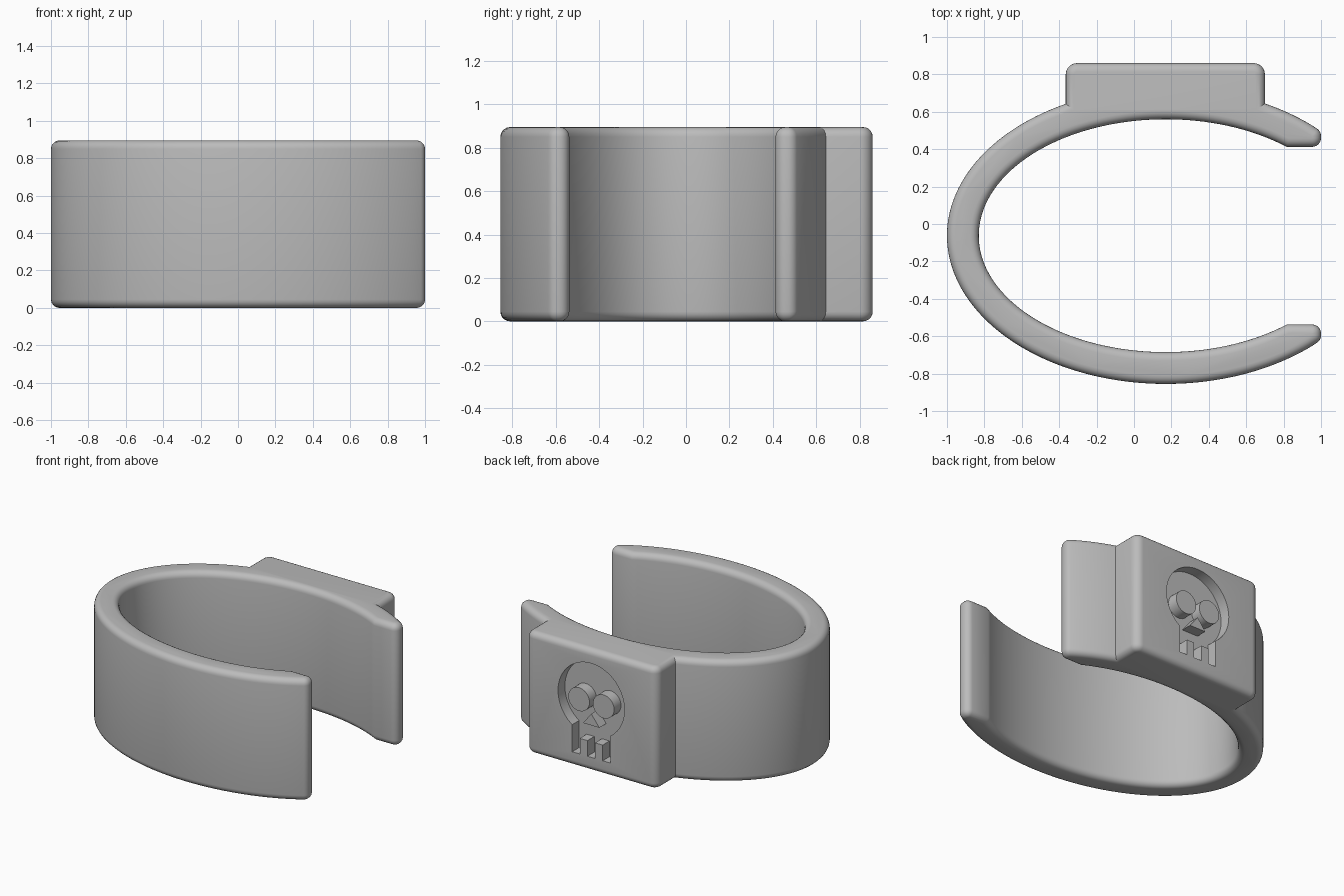
import bpy, bmesh, math
from mathutils import Vector

if "Cube" in bpy.data.objects:
    bpy.data.objects.remove(bpy.data.objects["Cube"])

H = 0.895               # band height
CX, CY = 0.17, -0.0625  # centre of the oval
EDGE = 0.045            # rounding of top and bottom rims
FACE_Y = 0.86           # front of the raised plate
DEPTH = 0.08            # engraving depth
SX = 0.168              # engraving centre line

grey = bpy.data.materials.new("grey_metal")
grey.diffuse_color = (0.5, 0.5, 0.5, 1)
grey.use_nodes = True
grey.node_tree.nodes["Principled BSDF"].inputs["Base Color"].default_value = grey.diffuse_color


def make_object(name, bm):
    bmesh.ops.recalc_face_normals(bm, faces=bm.faces)
    mesh = bpy.data.meshes.new(name)
    bm.to_mesh(mesh)
    bm.free()
    mesh.materials.append(grey)
    ob = bpy.data.objects.new(name, mesh)
    bpy.context.collection.objects.link(ob)
    return ob


def activate(ob):
    bpy.ops.object.select_all(action='DESELECT')
    ob.select_set(True)
    bpy.context.view_layer.objects.active = ob


def smooth(ob):
    activate(ob)
    bpy.ops.object.shade_smooth_by_angle(angle=math.radians(30))


def oval(a, b, t0, t1, n):
    return [Vector((CX + a * math.cos(t0 + (t1 - t0) * i / n),
                    CY + b * math.sin(t0 + (t1 - t0) * i / n))) for i in range(n + 1)]


def fillet(prev, corner, nxt, r, n=7):
    """Round one convex corner of a counter-clockwise outline."""
    d0, d1 = (prev - corner).normalized(), (nxt - corner).normalized()
    half = d0.angle(d1) / 2
    centre = corner + (d0 + d1).normalized() * (r / math.sin(half))
    p0 = corner + d0 * (r / math.tan(half)) - centre
    p1 = corner + d1 * (r / math.tan(half)) - centre
    sweep = math.pi - 2 * half
    a0 = math.atan2(p0.y, p0.x)
    return [centre + r * Vector((math.cos(a0 + sweep * i / n), math.sin(a0 + sweep * i / n)))
            for i in range(n + 1)]


def inset(pts, d):
    """Move a closed counter-clockwise outline inward by d with mitred corners."""
    out = []
    for i, p in enumerate(pts):
        e0 = (p - pts[i - 1]).normalized()
        e1 = (pts[(i + 1) % len(pts)] - p).normalized()
        n0, n1 = Vector((-e0.y, e0.x)), Vector((-e1.y, e1.x))
        out.append(p + (n0 + n1) * (d / (1 + n0.dot(n1))))
    return out


# Band outline: oval open on +x, with a flat plate on the back side
A, B, a, b = 1.17, 0.7925, 1.0, 0.6225
GAP = 0.475
X0, X1 = -0.365, 0.70


def outer_angle(x):
    return math.acos((x - CX) / A)


def outer_y(x):
    return B * math.sin(outer_angle(x))


t_in = math.asin(GAP / b)
x_in = CX + a * math.cos(t_in)
tip_in = [Vector((1.0, CY + s * GAP)) for s in (1, -1)]
tip_out = [Vector((1.0, CY + s * outer_y(1.0))) for s in (1, -1)]
side_a = oval(A, B, outer_angle(0.945), outer_angle(X1), 10)
side_b = oval(A, B, outer_angle(X0), 2 * math.pi - outer_angle(0.945), 110)
plate = [Vector((X1, FACE_Y)), Vector((X0, FACE_Y))]
inner = oval(a, b, 2 * math.pi - t_in, t_in, 110)

outline = []
outline += fillet(inner[-1], tip_in[0], tip_out[0], 0.048)
outline += fillet(tip_in[0], tip_out[0], side_a[0], 0.048)
outline += side_a
outline += fillet(side_a[-1], plate[0], plate[1], 0.06)
outline += fillet(plate[0], plate[1], side_b[0], 0.06)
outline += side_b
outline += fillet(side_b[-1], tip_out[1], tip_in[1], 0.048)
outline += fillet(tip_out[1], tip_in[1], inner[0], 0.048)
outline += inner

# Cuff band: stacked outlines with rounded rims
STEPS = 5
levels = []
for i in range(STEPS + 1):
    t = math.pi / 2 * i / STEPS
    levels.append((EDGE * (1 - math.sin(t)), EDGE * (1 - math.cos(t))))
levels = [(d, z) for d, z in levels] + [(d, H - z) for d, z in reversed(levels)]
bm = bmesh.new()
rings = [[bm.verts.new((p.x, p.y, z)) for p in inset(outline, d)] for d, z in levels]
for r0, r1 in zip(rings, rings[1:]):
    for i in range(len(r0)):
        j = (i + 1) % len(r0)
        bm.faces.new((r0[i], r0[j], r1[j], r1[i]))
bm.faces.new(rings[0])
bm.faces.new(rings[-1])
band = make_object("cuff_band", bm)


def prism(name, pts, y0, y1):
    """Extrude an (x, z) outline along y."""
    bm = bmesh.new()
    lo = [bm.verts.new((SX + x, y0, z)) for x, z in pts]
    hi = [bm.verts.new((SX + x, y1, z)) for x, z in pts]
    bm.faces.new(lo)
    bm.faces.new(hi)
    for i in range(len(pts)):
        j = (i + 1) % len(pts)
        bm.faces.new((lo[i], lo[j], hi[j], hi[i]))
    return make_object(name, bm)


def arc(cx, cz, r, t0, t1, n):
    return [(cx + r * math.cos(t0 + (t1 - t0) * i / n),
             cz + r * math.sin(t0 + (t1 - t0) * i / n)) for i in range(n + 1)]


# Skull recess: round head with a square jaw
JAW, JAW_Z, R = 0.155, 0.105, 0.27
t = math.asin(JAW / R)
head = arc(0, 0.525, R, -math.pi / 2 + t, 1.5 * math.pi - t, 56)
cutter = prism("recess_cutter", head + [(-JAW, JAW_Z), (JAW, JAW_Z)],
               FACE_Y - DEPTH, FACE_Y + 0.1)
cutter.hide_render = True
mod = band.modifiers.new("recess", 'BOOLEAN')
mod.operation = 'DIFFERENCE'
mod.solver = 'EXACT'
mod.object = cutter
activate(band)
bpy.ops.object.modifier_apply(modifier=mod.name)
bpy.data.objects.remove(cutter)
smooth(band)

# Raised details inside the recess, level with the plate
base = FACE_Y - DEPTH - 0.01
for s, side in ((1, "left"), (-1, "right")):
    eye = arc(s * 0.1, 0.505, 0.086, 0, 2 * math.pi, 32)[:-1]
    smooth(prism(side + "_eye", eye, base, FACE_Y))
    x = s * 0.062
    prism(side + "_tooth_gap", [(x - 0.031, JAW_Z), (x + 0.031, JAW_Z),
                                (x + 0.031, 0.22), (x - 0.031, 0.22)], base, FACE_Y)
prism("nose", [(-0.066, 0.34), (0.066, 0.34), (0, 0.425)], base, FACE_Y)
